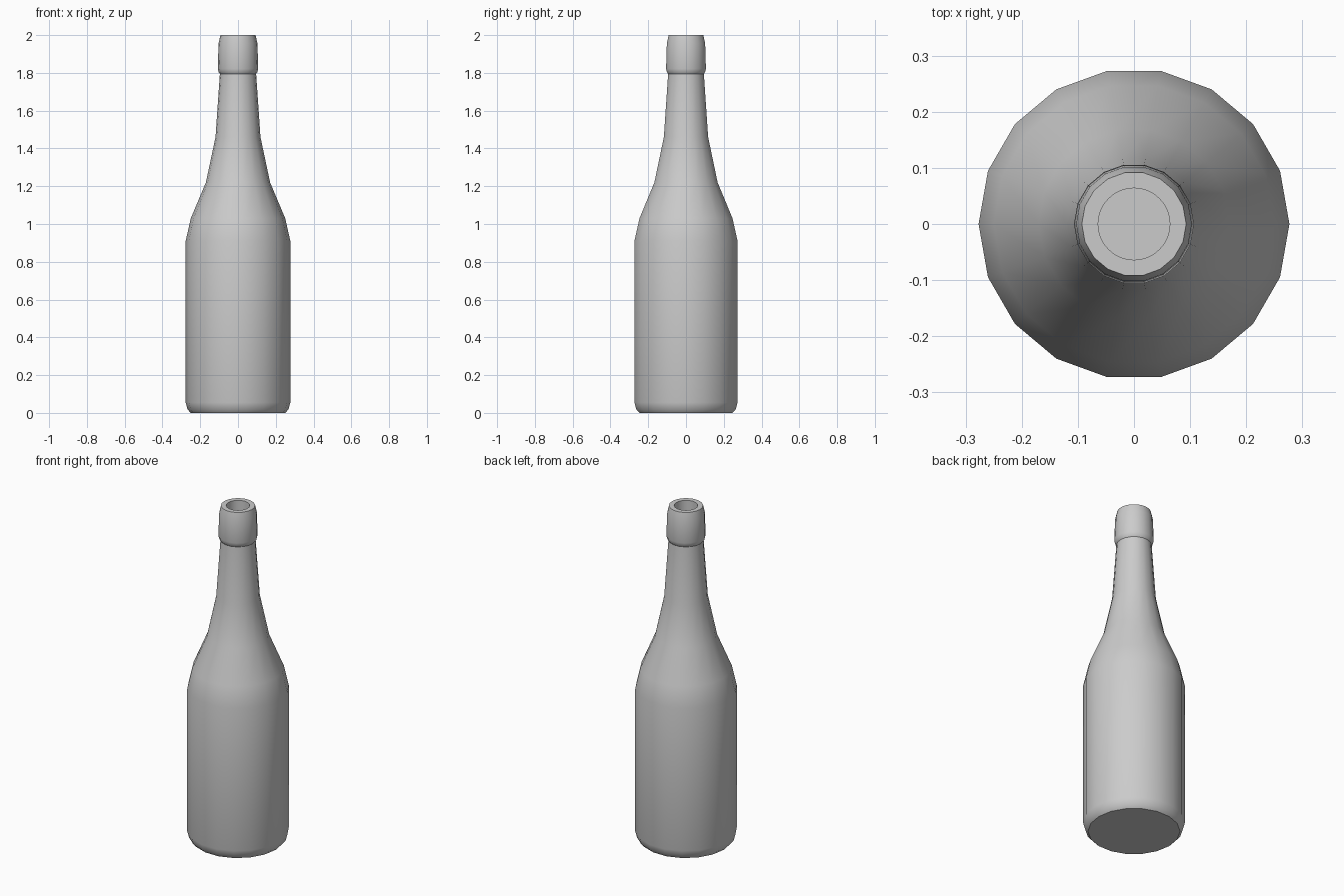
import bpy, bmesh
from math import cos, sin, tau, radians

if "Cube" in bpy.data.objects:
    bpy.data.objects.remove(bpy.data.objects["Cube"])


def lathe(name, profile, sides):
    """Closed solid of revolution from (radius, height) points."""
    bm = bmesh.new()
    rings = [[bm.verts.new((r * cos(tau * i / sides), r * sin(tau * i / sides), z))
              for i in range(sides)] for r, z in profile]
    for a, b in zip(rings, rings[1:]):
        for i in range(sides):
            j = (i + 1) % sides
            bm.faces.new((a[i], a[j], b[j], b[i]))
    bm.faces.new(rings[0][::-1])
    bm.faces.new(rings[-1])
    mesh = bpy.data.meshes.new(name)
    bm.to_mesh(mesh)
    bm.free()
    ob = bpy.data.objects.new(name, mesh)
    bpy.context.collection.objects.link(ob)
    return ob


# Bottle: base bevel, straight body, shoulder, neck, collar
bottle = lathe("bottle", [
    (0.25, 0.0), (0.267, 0.018), (0.277, 0.055), (0.277, 0.91), (0.25, 1.03),
    (0.17, 1.22), (0.119, 1.46), (0.096, 1.795), (0.102, 1.803),
    (0.107, 1.822), (0.103, 1.955), (0.093, 2.0)], 18)

# Bore through the mouth
bore = lathe("bore_cutter", [(0.064, 1.75), (0.064, 2.1)], 32)
bore.hide_render = True
bore.hide_viewport = False

bpy.ops.object.select_all(action='DESELECT')
bottle.select_set(True)
bpy.context.view_layer.objects.active = bottle
cut = bottle.modifiers.new("mouth", 'BOOLEAN')
cut.operation = 'DIFFERENCE'
cut.solver = 'EXACT'
cut.object = bore
bpy.ops.object.modifier_apply(modifier=cut.name)
bpy.data.objects.remove(bore)
bpy.ops.object.shade_smooth_by_angle(angle=radians(30))
